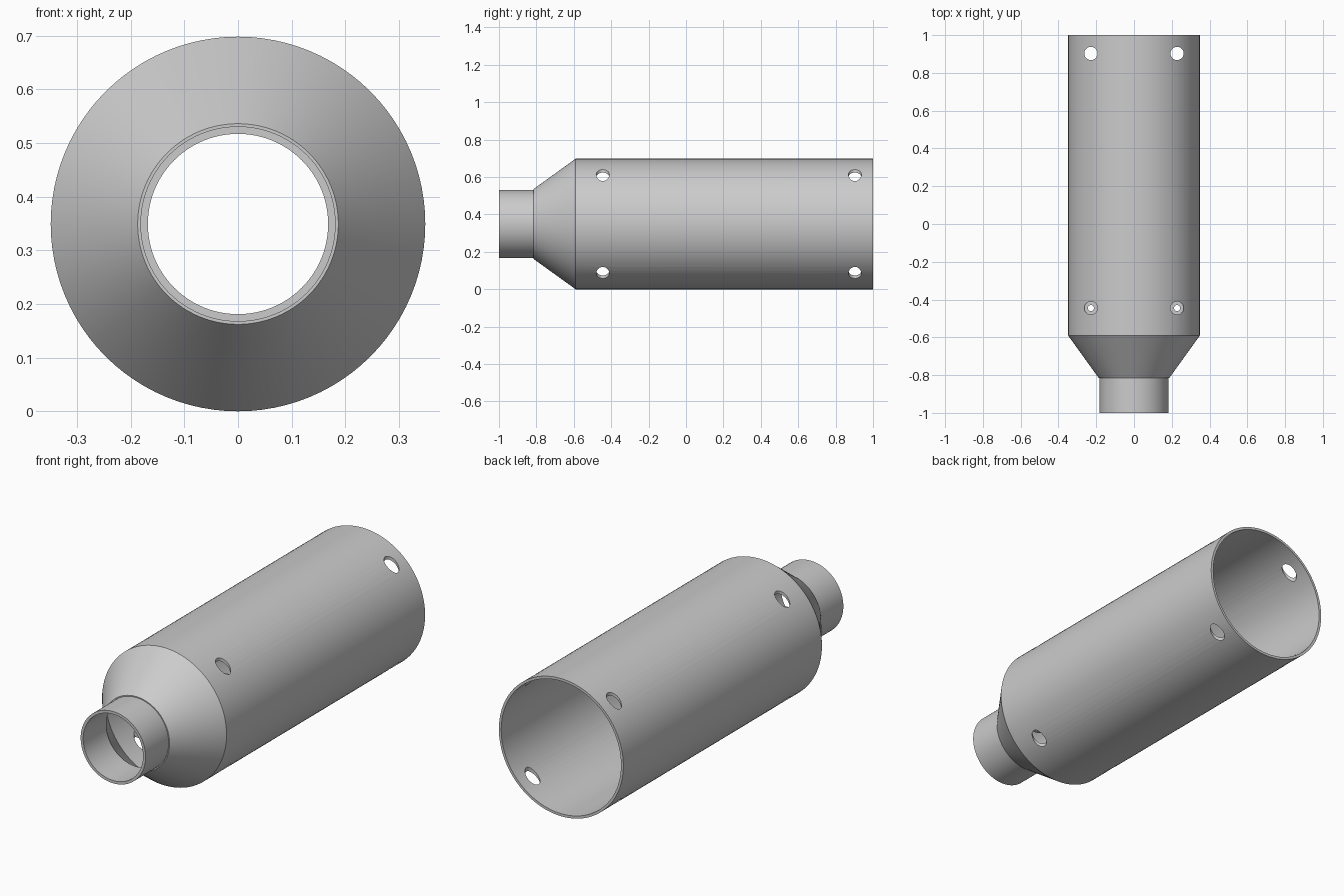
import bpy, bmesh, math
from mathutils import Matrix

cube = bpy.data.objects.get("Cube")
if cube:
    bpy.data.objects.remove(cube, do_unlink=True)

R = 0.349            # body radius, also the height of the axis
WALL = 0.013
HOLE_X, HOLE_R = 0.228, 0.035
FRONT_Y, REAR_Y = -0.445, 0.903

metal = bpy.data.materials.new("grey_metal")
metal.use_nodes = True
grey = (0.6, 0.6, 0.6, 1)
metal.diffuse_color = grey
metal.node_tree.nodes["Principled BSDF"].inputs["Base Color"].default_value = grey


def lathe(name, profile, axis="Y", place=(0, 0, 0), segments=96):
    """Revolve a closed (radius, height) profile around an axis."""
    bm = bmesh.new()
    rings = []
    for i in range(segments):
        a = 2 * math.pi * i / segments
        rings.append([bm.verts.new((r * math.cos(a), r * math.sin(a), h)) for r, h in profile])
    n = len(profile)
    for i in range(segments):
        p, q = rings[i], rings[(i + 1) % segments]
        for j in range(n):
            k = (j + 1) % n
            bm.faces.new((p[j], q[j], q[k], p[k]))
    if axis == "Y":
        bm.transform(Matrix.Rotation(-math.pi / 2, 4, "X"))
    bm.transform(Matrix.Translation(place))
    bmesh.ops.recalc_face_normals(bm, faces=bm.faces)
    mesh = bpy.data.meshes.new(name)
    bm.to_mesh(mesh)
    bm.free()
    mesh.materials.append(metal)
    obj = bpy.data.objects.new(name, mesh)
    bpy.context.collection.objects.link(obj)
    return obj


def activate(obj):
    bpy.ops.object.select_all(action="DESELECT")
    obj.select_set(True)
    bpy.context.view_layer.objects.active = obj


# Hollow body: neck, cone and open tube in one wall
profile = [
    (0.182, -1), (0.182, -0.815), (0.187, -0.815), (R, -0.59), (R, 1),
    (R - WALL, 1), (R - WALL, -0.583), (0.168, -0.815), (0.168, -1),
]
body = lathe("hollow_body", profile, place=(0, 0, R))

# Vertical drill holes through the top and bottom walls
for y in (FRONT_Y, REAR_Y):
    for x in (-HOLE_X, HOLE_X):
        bm = bmesh.new()
        bmesh.ops.create_cone(bm, cap_ends=True, segments=32, radius1=HOLE_R,
                              radius2=HOLE_R, depth=1,
                              matrix=Matrix.Translation((x, y, R)))
        mesh = bpy.data.meshes.new("drill")
        bm.to_mesh(mesh)
        bm.free()
        mesh.materials.append(metal)
        drill = bpy.data.objects.new("drill", mesh)
        drill.hide_render = True
        bpy.context.collection.objects.link(drill)
        cut = body.modifiers.new("hole", "BOOLEAN")
        cut.operation = "DIFFERENCE"
        cut.solver = "EXACT"
        cut.object = drill
        activate(body)
        bpy.ops.object.modifier_apply(modifier=cut.name)
        bpy.data.objects.remove(drill, do_unlink=True)

# Hollow spacers standing between the front pairs of holes
half = 0.21
spacer = [(HOLE_R, -half), (HOLE_R, half), (0.016, half), (0.016, -half)]
parts = [body]
for side, x in (("right", -HOLE_X), ("left", HOLE_X)):
    parts.append(lathe(side + "_spacer", spacer, "Z", (x, FRONT_Y, R), 32))

for part in parts:
    activate(part)
    bpy.ops.object.shade_smooth_by_angle(angle=math.radians(25))
